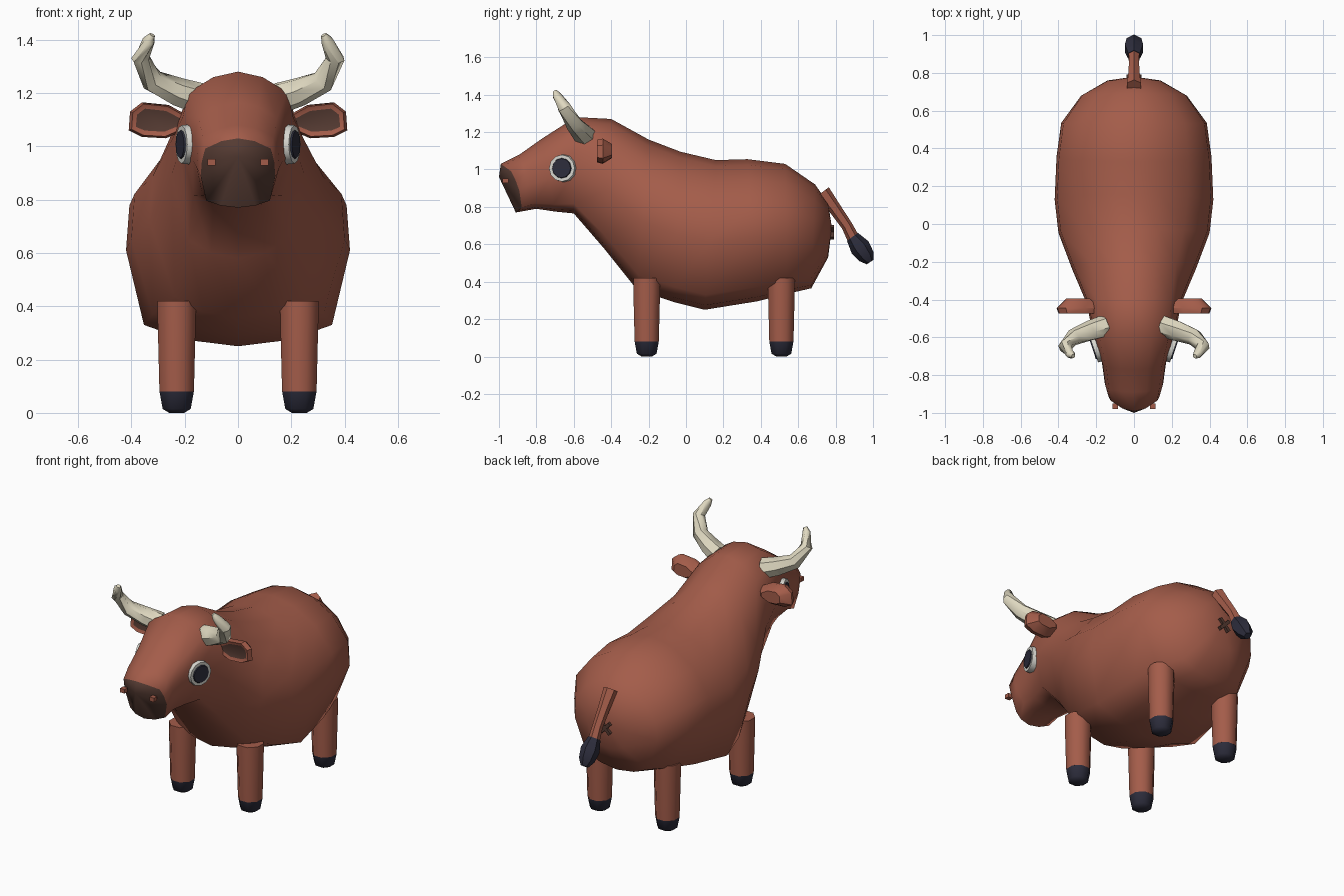
import bpy, bmesh
from math import sin, cos, pi, radians
from mathutils import Vector, Matrix

old = bpy.data.objects.get("Cube")
if old:
    bpy.data.objects.remove(old, do_unlink=True)


def material(name, rgb):
    m = bpy.data.materials.new(name)
    m.use_nodes = True
    m.diffuse_color = (*rgb, 1)
    m.node_tree.nodes["Principled BSDF"].inputs["Base Color"].default_value = (*rgb, 1)
    return m


HIDE = material("red_brown_hide", (0.37, 0.108, 0.068))
DARK = material("dark_brown_skin", (0.09, 0.043, 0.032))
HORN = material("cream_horn", (0.74, 0.69, 0.53))
HOOF = material("blue_black_hoof", (0.026, 0.026, 0.045))
WHITE = material("eye_white", (0.68, 0.67, 0.62))


def finish(name, bm, mats, angle=50):
    """Turn a bmesh into a shaded object."""
    bmesh.ops.recalc_face_normals(bm, faces=bm.faces)
    mesh = bpy.data.meshes.new(name)
    bm.to_mesh(mesh)
    bm.free()
    for m in mats:
        mesh.materials.append(m)
    ob = bpy.data.objects.new(name, mesh)
    bpy.context.collection.objects.link(ob)
    bpy.ops.object.select_all(action="DESELECT")
    ob.select_set(True)
    bpy.context.view_layer.objects.active = ob
    bpy.ops.object.shade_smooth_by_angle(angle=radians(angle))
    return ob


def bridge(bm, a, b):
    n = len(a)
    for i in range(n):
        bm.faces.new((a[i], a[(i + 1) % n], b[(i + 1) % n], b[i]))


def fan(bm, ring, point):
    tip = bm.verts.new(point)
    n = len(ring)
    return [bm.faces.new((ring[i], ring[(i + 1) % n], tip)) for i in range(n)]


def tube(name, path, radii, mat, sides=8, level=False):
    """Loft rings along a path; level keeps every ring horizontal."""
    bm = bmesh.new()
    pts = [Vector(p) for p in path]
    rings = []
    for k, (p, r) in enumerate(zip(pts, radii)):
        d = pts[min(k + 1, len(pts) - 1)] - pts[max(k - 1, 0)]
        q = Matrix.Identity(3) if level else d.to_track_quat("Z", "Y").to_matrix()
        rings.append([bm.verts.new(p + q @ Vector((r * cos(a), r * sin(a), 0)))
                      for a in (2 * pi * (i + 0.5) / sides for i in range(sides))])
    for a, b in zip(rings, rings[1:]):
        bridge(bm, a, b)
    bm.faces.new(rings[0])
    bm.faces.new(rings[-1])
    return finish(name, bm, [mat])


# Body, neck and head: top y, top z, bottom y, bottom z, half width,
# lower fullness, upper fullness
SECTIONS = [
    (-0.99, 1.03, -0.91, 0.77, 0.14, 0.85, 0.88),
    (-0.89, 1.08, -0.80, 0.79, 0.155, 0.80, 0.86),
    (-0.77, 1.165, -0.70, 0.775, 0.17, 0.78, 0.86),
    (-0.59, 1.28, -0.60, 0.765, 0.215, 0.78, 0.86),
    (-0.40, 1.27, -0.44, 0.58, 0.25, 0.74, 0.78),
    (-0.20, 1.16, -0.26, 0.355, 0.33, 0.72, 0.68),
    (-0.03, 1.095, -0.06, 0.29, 0.40, 0.80, 0.66),
    (0.16, 1.05, 0.10, 0.25, 0.42, 0.84, 0.68),
    (0.33, 1.055, 0.38, 0.295, 0.41, 0.78, 0.70),
    (0.53, 1.03, 0.54, 0.335, 0.385, 0.74, 0.70),
    (0.69, 0.92, 0.67, 0.365, 0.28, 0.74, 0.70),
    (0.76, 0.82, 0.76, 0.53, 0.14, 0.75, 0.75),
]
bm = bmesh.new()
rings = []
for k, (yt, zt, yb, zb, w, low, up) in enumerate(SECTIONS):
    half = [(0, 0), (low * 0.55, 0.03), (low, 0.10), (1, 0.45),
            (0.97, 0.66), (up, 0.85), (up * 0.5, 0.96), (0, 1)]
    outline = half + [(-x, t) for x, t in half[-2:0:-1]]
    back = 0.055 if k == 0 else 0.0
    rings.append([bm.verts.new((x * w, yb + (yt - yb) * t + back * x * x,
                                zb + (zt - zb) * t)) for x, t in outline])
for a, b in zip(rings, rings[1:]):
    bridge(bm, a, b)
for f in fan(bm, rings[0], (0, -1.0, 0.96)):      # muzzle
    f.material_index = 1
fan(bm, rings[-1], (0, 0.78, 0.69))
finish("body", bm, [HIDE, DARK], 60)


def ear(name, s):
    """Leaf-shaped ear with a dark inset on its front."""
    rim = [(0.18, 1.07), (0.27, 1.03), (0.36, 1.035), (0.41, 1.06),
           (0.405, 1.13), (0.36, 1.165), (0.26, 1.155), (0.18, 1.11)]
    mid = Vector((0.30, 1.10))
    bm = bmesh.new()

    def ring(y, k):
        return [bm.verts.new((s * (mid.x + (x - mid.x) * k), y, mid.y + (z - mid.y) * k))
                for x, z in rim]
    front, edge, rear = ring(-0.475, 0.9), ring(-0.445, 1), ring(-0.395, 0.55)
    bridge(bm, front, edge)
    bridge(bm, edge, rear)
    bm.faces.new(rear)
    face = bm.faces.new(front)
    bmesh.ops.recalc_face_normals(bm, faces=bm.faces)
    bmesh.ops.inset_individual(bm, faces=[face], thickness=0.018, depth=-0.008)
    face.material_index = 1
    finish(name, bm, [HIDE, DARK], 40)


def disc(name, s, radius, depth, out, mat):
    """Round plate on the side of the head, turned slightly forward."""
    bm = bmesh.new()
    bmesh.ops.create_cone(bm, cap_ends=True, segments=12, radius1=radius,
                          radius2=radius * 0.93, depth=depth)
    n = Vector((s * cos(radians(18)), -sin(radians(18)), 0))
    place = Matrix.Translation(Vector((s * 0.2, -0.66, 1.007)) + n * out)
    bmesh.ops.transform(bm, verts=bm.verts,
                        matrix=place @ n.to_track_quat("Z", "Y").to_matrix().to_4x4())
    finish(name, bm, [mat], 30)


def block(name, at, size, turn, mat):
    bm = bmesh.new()
    bmesh.ops.create_cube(bm, size=1)
    bmesh.ops.transform(bm, verts=bm.verts, matrix=Matrix.Translation(at)
                        @ Matrix.Rotation(turn, 4, "Y") @ Matrix.Diagonal((*size, 1)))
    finish(name, bm, [mat], 30)


for side, s in (("left", 1), ("right", -1)):
    ear(side + "_ear", s)
    disc(side + "_eye_white", s, 0.077, 0.05, -0.012, WHITE)
    disc(side + "_pupil", s, 0.055, 0.008, 0.015, HOOF)
    block(side + "_nostril", (s * 0.1, -0.965, 0.94), (0.03, 0.03, 0.025), 0, HIDE)
    # Horn sweeping outward, then up and forward
    tube(side + "_horn",
         [(s * 0.15, -0.54, 1.18), (s * 0.23, -0.565, 1.205), (s * 0.32, -0.60, 1.245),
          (s * 0.365, -0.65, 1.33), (s * 0.335, -0.69, 1.395), (s * 0.322, -0.70, 1.418)],
         [0.06, 0.055, 0.045, 0.036, 0.024, 0.012], HORN, 7)
    # Legs and hooves
    for end, y in (("front", -0.21), ("hind", 0.51)):
        x = s * 0.23
        tube(f"{end}_{side}_leg", [(x, y, 0.42), (x, y, 0.34), (x, y, 0.08)],
             [0.078, 0.077, 0.07], HIDE, 8, True)
        tube(f"{end}_{side}_hoof", [(x, y, 0.081), (x, y, 0.015), (x, y, 0.0)],
             [0.07, 0.057, 0.03], HOOF, 8, True)

# Tail, its tuft, and the crossed crease beneath it
tube("tail", [(0, 0.73, 0.88), (0, 0.79, 0.80), (0, 0.86, 0.70), (0, 0.90, 0.62)],
     [0.042, 0.034, 0.03, 0.034], HIDE, 6)
tube("tail_tuft", [(0, 0.89, 0.64), (0, 0.93, 0.585), (0, 0.965, 0.535), (0, 0.985, 0.505)],
     [0.036, 0.055, 0.045, 0.022], HOOF, 6)
for i, turn in enumerate((0.8, -0.8)):
    block(f"rear_crease_{i + 1}", (0, 0.778, 0.665), (0.09, 0.025, 0.02), turn, DARK)
